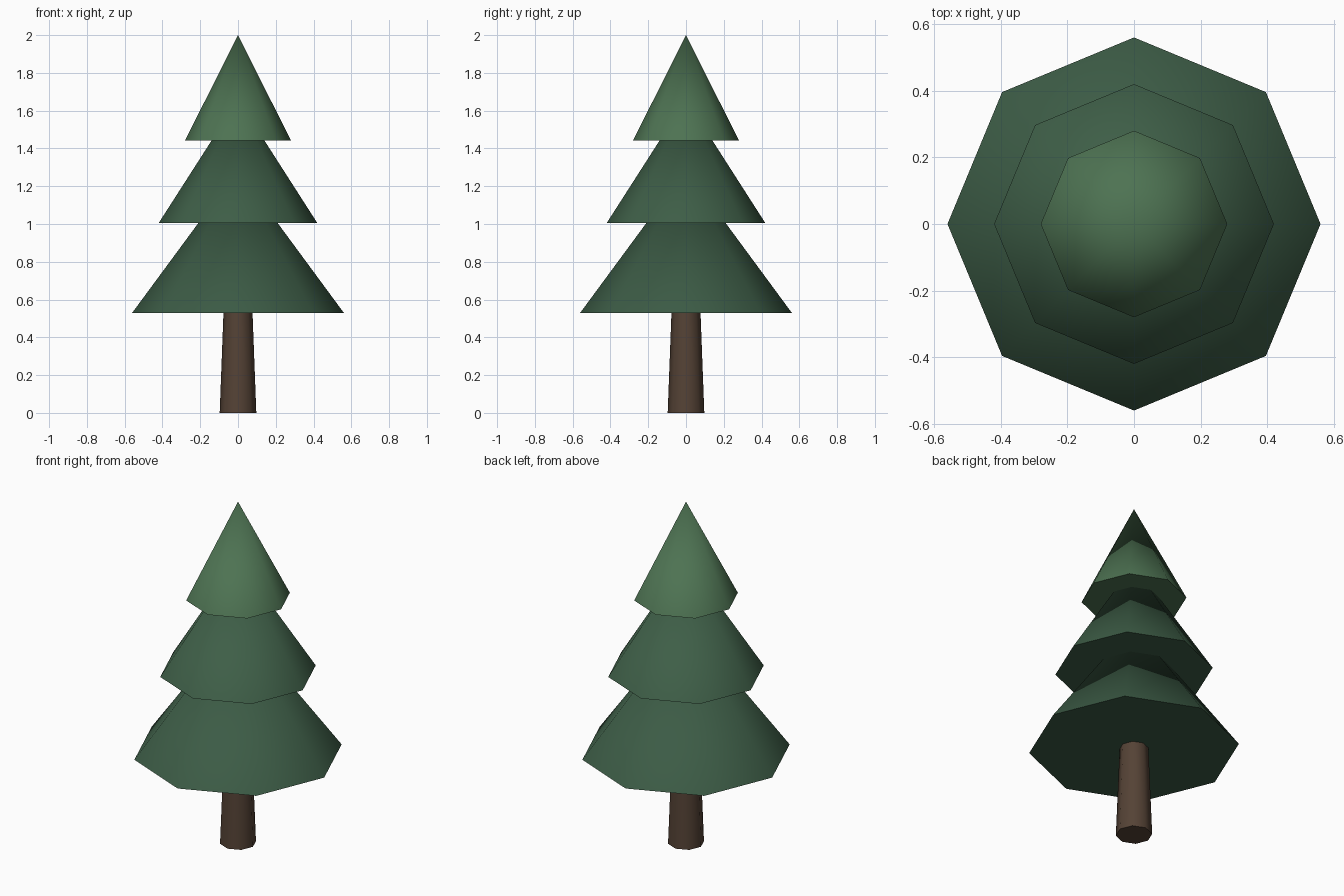
import bpy
import math

if "Cube" in bpy.data.objects:
    bpy.data.objects.remove(bpy.data.objects["Cube"])


def material(name, color):
    m = bpy.data.materials.new(name)
    m.diffuse_color = (*color, 1)
    m.use_nodes = True
    m.node_tree.nodes["Principled BSDF"].inputs["Base Color"].default_value = m.diffuse_color
    return m


def cone(name, r_bottom, r_top, z_bottom, z_top, mat):
    """Eight-sided cone with a corner on each axis and softly shaded sides."""
    bpy.ops.mesh.primitive_cone_add(
        vertices=8, radius1=r_bottom, radius2=r_top, depth=z_top - z_bottom,
        location=(0, 0, (z_bottom + z_top) / 2))
    ob = bpy.context.object
    ob.name = name
    ob.data.materials.append(mat)
    bpy.ops.object.shade_smooth_by_angle(angle=math.radians(50))
    return ob


# Trunk, tapering and ending just inside the lowest branches
cone("trunk", 0.097, 0.075, 0, 0.58, material("bark", (0.09, 0.055, 0.036)))

# Three overlapping tiers of foliage: name, radius, base, tip, colour
tiers = [
    ("lower_foliage", 0.56, 0.53, 1.29, (0.045, 0.105, 0.06)),
    ("middle_foliage", 0.42, 1.005, 1.66, (0.048, 0.112, 0.063)),
    ("upper_foliage", 0.28, 1.443, 2.0, (0.075, 0.17, 0.085)),
]
for name, radius, base, tip, color in tiers:
    cone(name, radius, 0, base, tip, material(name + "_green", color))
